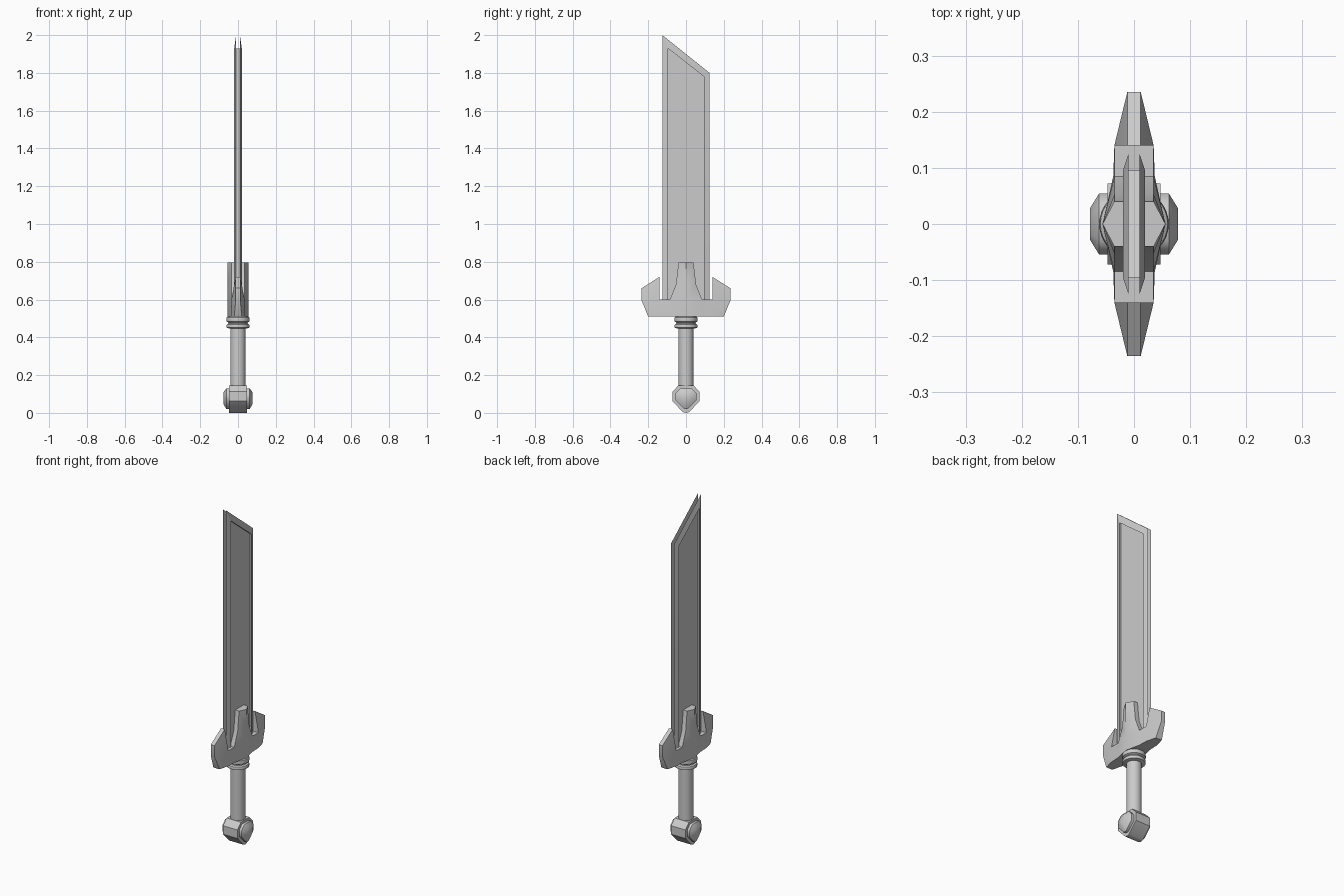
import bpy, bmesh, math

if "Cube" in bpy.data.objects:
    bpy.data.objects.remove(bpy.data.objects["Cube"])


def finish(name, bm, angle=35):
    bmesh.ops.remove_doubles(bm, verts=bm.verts, dist=1e-5)
    bmesh.ops.recalc_face_normals(bm, faces=bm.faces)
    mesh = bpy.data.meshes.new(name)
    bm.to_mesh(mesh)
    bm.free()
    ob = bpy.data.objects.new(name, mesh)
    bpy.context.collection.objects.link(ob)
    bpy.ops.object.select_all(action='DESELECT')
    ob.select_set(True)
    bpy.context.view_layer.objects.active = ob
    bpy.ops.object.shade_smooth_by_angle(angle=math.radians(angle))
    return ob


def loft(name, loops, angle=35):
    """Skin a list of equally long 3D loops and cap both ends."""
    bm = bmesh.new()
    rings = [[bm.verts.new(p) for p in loop] for loop in loops]
    n = len(rings[0])
    for a, b in zip(rings, rings[1:]):
        for i in range(n):
            j = (i + 1) % n
            bm.faces.new((a[i], a[j], b[j], b[i]))
    bm.faces.new(rings[0])
    bm.faces.new(rings[-1])
    return finish(name, bm, angle)


def yz(outline, x):
    return [(x, y, z) for y, z in outline]


def lathe(name, profile, sides=32):
    turn = [2 * math.pi * i / sides for i in range(sides)]
    return loft(name, [[(r * math.cos(a), r * math.sin(a), z) for a in turn]
                       for r, z in profile])


# Blade: slanted slab with a bevelled border
outer = [(-.125, .56), (.125, .56), (.125, 1.8), (-.125, 2.0)]
inner = [(-.095, .56), (.095, .56), (.095, 1.78), (-.095, 1.93)]
loft("blade", [yz(outer, -.01), yz(inner, -.02), yz(inner, .02), yz(outer, .01)], 20)

# Guard: one quarter as (half thickness, y, z), mirrored in x and y
P = {
    "C0": (.056, 0, .51), "C1": (.056, 0, .6), "C2": (.056, 0, .68), "C3": (.056, 0, .795),
    "E0": (.037, .085, .51), "E1": (.035, .085, .6), "E2": (.035, .053, .68), "E3": (.035, .04, .795),
    "F0": (.035, .14, .51), "F1": (.035, .14, .6), "F2": (.012, .14, .72),
    "G0": (.02, .2, .51), "G1": (.012, .235, .595), "G2": (.012, .235, .66),
}
faces = ["C0 E0 E1 C1", "C1 E1 E2 C2", "C2 E2 E3 C3",
         "E0 F0 F1 E1", "F0 G0 G1 F1", "F1 G1 G2 F2"]
rim = "C0 E0 F0 G0 G1 G2 F2 F1 E1 E2 E3 C3".split()
bm = bmesh.new()
for sy in (-1, 1):
    side = {sx: {k: bm.verts.new((sx * x, sy * y, z)) for k, (x, y, z) in P.items()}
            for sx in (-1, 1)}
    for v in side.values():
        for f in faces:
            bm.faces.new([v[k] for k in f.split()])
    for a, b in zip(rim, rim[1:]):
        bm.faces.new((side[1][a], side[1][b], side[-1][b], side[-1][a]))
finish("guard", bm, 45)

# Collar rings and grip
lathe("collar", [(.045, .447), (.06, .451), (.061, .46), (.059, .468), (.05, .473),
                 (.05, .478), (.06, .483), (.062, .493), (.06, .505), (.05, .512)])
lathe("grip", [(.04, .12), (.04, .46)])

# Pommel: faceted body with a raised boss on each side
body = [(-.04, .145), (-.072, .112), (-.072, .062), (-.016, .004), (0, 0),
        (.016, .004), (.072, .062), (.072, .112), (.04, .145)]
loft("pommel", [yz(body, -.047), yz(body, .047)])


def scaled(s):
    return [(y * s, .083 + (z - .083) * s) for y, z in body]


for sx, name in ((-1, "pommel_boss_left"), (1, "pommel_boss_right")):
    loft(name, [yz(scaled(s), sx * x) for x, s in ((.04, .76), (.062, .76), (.078, .4))], 50)
